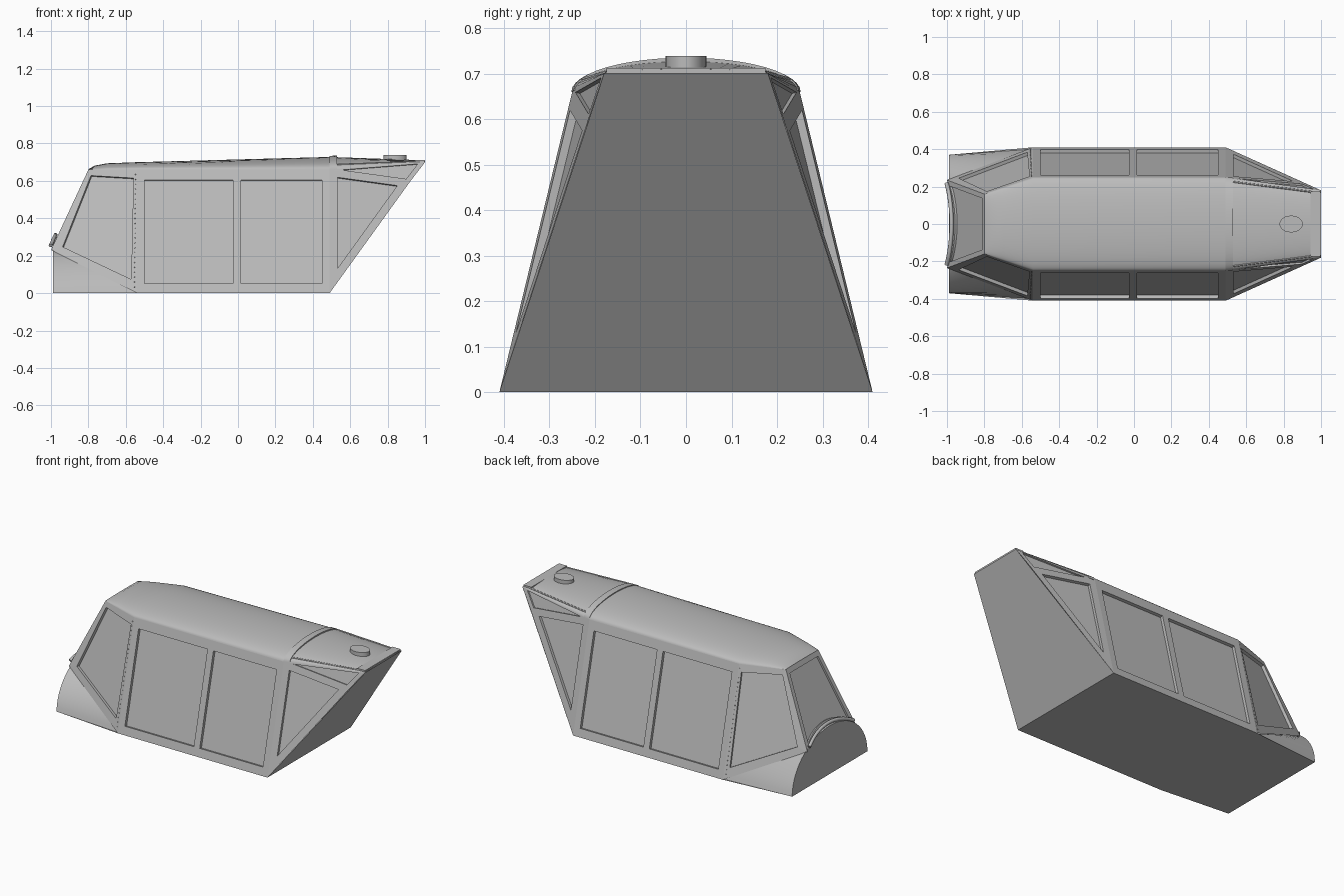
import bpy, bmesh, math
from mathutils import Vector as V

cube = bpy.data.objects.get("Cube")
if cube:
    bpy.data.objects.remove(cube, do_unlink=True)

grey = bpy.data.materials.new("plain_grey")
grey.use_nodes = True
COLOUR = (0.5, 0.5, 0.5, 1)
grey.diffuse_color = COLOUR
grey.node_tree.nodes["Principled BSDF"].inputs["Base Color"].default_value = COLOUR


def finish(name, bm, mirror=False, smooth=False):
    mesh = bpy.data.meshes.new(name)
    bm.to_mesh(mesh)
    bm.free()
    mesh.materials.append(grey)
    ob = bpy.data.objects.new(name, mesh)
    bpy.context.collection.objects.link(ob)
    if mirror:
        mod = ob.modifiers.new("mirror", 'MIRROR')
        mod.use_axis = (False, True, False)
    if smooth:
        bpy.ops.object.select_all(action='DESELECT')
        ob.select_set(True)
        bpy.context.view_layer.objects.active = ob
        bpy.ops.object.shade_smooth_by_angle(angle=math.radians(30))
    return ob


def bilinear(quad, u, v):
    a, b, c, d = quad
    return a.lerp(b, u).lerp(d.lerp(c, u), v)


def uv_window(quad, u0, u1, v0, v1):
    return [bilinear(quad, u, v) for u, v in ((u0, v0), (u1, v0), (u1, v1), (u0, v1))]


def scaled_window(loop, centre, k):
    return [centre.lerp(p, k) for p in loop]


def panel(name, outer, window, depth=0.018, mirror=True):
    """Frame around a recessed pane, facing away from the middle of the body."""
    normal = sum(((p.cross(q)) for p, q in zip(outer, outer[1:] + outer[:1])), V()).normalized()
    middle = sum(outer, V()) / len(outer)
    if normal.dot(middle - V((0, 0, 0.3))) < 0:
        outer, window, normal = outer[::-1], window[::-1], -normal
    bm = bmesh.new()
    o, w, r = [[bm.verts.new(p) for p in loop]
               for loop in (outer, window, [p - normal * depth for p in window])]
    for i in range(len(o)):
        j = (i + 1) % len(o)
        bm.faces.new((o[i], o[j], w[j], w[i]))
        bm.faces.new((w[i], w[j], r[j], r[i]))
    bm.faces.new(r)
    return finish(name, bm, mirror)


def loft(name, rows, cap=True):
    bm = bmesh.new()
    grid = [[bm.verts.new(p) for p in row] for row in rows]
    for a, b in zip(grid, grid[1:]):
        for i in range(len(a) - 1):
            bm.faces.new((a[i], a[i + 1], b[i + 1], b[i]))
    if cap:
        bm.faces.new(grid[0][::-1])
        bm.faces.new(grid[-1])
        for a, b in zip(grid, grid[1:]):
            bm.faces.new((a[-1], a[0], b[0], b[-1]))
        bmesh.ops.recalc_face_normals(bm, faces=bm.faces)
    return finish(name, bm, smooth=True)


def arch(x, half, base, rise, n=24):
    return [V((x, half * math.cos(math.pi * i / n), base + rise * math.sin(math.pi * i / n)))
            for i in range(n + 1)]


def flat(name, loop):
    bm = bmesh.new()
    bm.faces.new([bm.verts.new(p) for p in loop])
    return finish(name, bm)


def rod(name, points, radius):
    curve = bpy.data.curves.new(name, 'CURVE')
    curve.dimensions = '3D'
    curve.bevel_depth = radius
    curve.bevel_resolution = 1
    curve.use_fill_caps = True
    spline = curve.splines.new('POLY')
    spline.points.add(len(points) - 1)
    for point, co in zip(spline.points, points):
        point.co = (*co, 1)
    curve.materials.append(grey)
    ob = bpy.data.objects.new(name, curve)
    bpy.context.collection.objects.link(ob)


# Key corners on the left side
def side(x, top):
    return V((x, 0.25, 0.66)) if top else V((x, 0.41, 0))


def flip(p):
    return V((p.x, -p.y, p.z))


nose = V((-1, 0.235, 0.23))
brow = V((-0.8, 0.16, 0.66))
crease = V((0.923, 0.214, 0.6))
tail = V((1, 0.18, 0.70))

# Side window panels
for name, x0, x1, u0, u1 in (("side_panel_front", -0.54, -0.01, 0.075, 0.97),
                             ("side_panel_rear", -0.01, 0.49, 0.05, 0.92)):
    quad = [side(x0, 0), side(x1, 0), side(x1, 1), side(x0, 1)]
    panel(name, quad, uv_window(quad, u0, u1, 0.076, 0.917))

quad = [side(-0.54, 0), nose, brow, side(-0.54, 1)]
panel("front_quarter_panel", quad, uv_window(quad, 0.07, 0.9, 0.09, 0.93))

# Rivets along the front post
bm = bmesh.new()
for i in range(24):
    p = bilinear(quad, 0.03, 0.04 + 0.92 * i / 23)
    ball = bmesh.ops.create_icosphere(bm, subdivisions=1, radius=0.003)
    bmesh.ops.translate(bm, verts=ball["verts"], vec=p)
finish("post_rivets", bm, mirror=True)

# Rear quarter: triangular window and the sloping piece above it
tri = [side(0.49, 0), crease, side(0.49, 1)]
focus = tri[0] * 0.204 + tri[1] * 0.366 + tri[2] * 0.43
panel("rear_quarter_panel", tri, scaled_window(tri, focus, 0.74))
tri = [side(0.49, 1), crease, tail]
panel("rear_upper_panel", tri, scaled_window(tri, sum(tri, V()) / 3, 0.8), 0.01)

# Nose cowl, running back to the lower edge of the front panels
end = arch(-0.99, 0.37, 0, 0.30, 40)
cowl_back = []
for p in end:
    if p.z < nose.z:
        q = V((-0.54, 0.40, 0)).lerp(nose, p.z / nose.z)
        cowl_back.append(q if p.y > 0 else flip(q))
    else:
        cowl_back.append(V((-1 + 0.2 * (p.z - 0.23) / 0.43, p.y, p.z)))
loft("nose_cowl", [cowl_back, end], cap=False)
flat("cowl_end", end[::-1])

# Windshield with an arched lower edge, and its lip
sill = [p for p, e in zip(cowl_back, end) if e.z >= nose.z]
shield = [nose] + sill + [flip(nose), flip(brow), brow]
panel("windshield", shield, scaled_window(shield, V((-0.89, 0, 0.465)), 0.86), 0.012, mirror=False)
rod("windshield_lip", [p + V((-0.008, 0, 0.012)) for p in sill], 0.011)

# Roof
loft("roof", [arch(*s) for s in ((-0.8, 0.16, 0.66, 0.003), (-0.765, 0.172, 0.66, 0.022),
                                 (-0.7, 0.195, 0.66, 0.034), (-0.54, 0.25, 0.66, 0.040),
                                 (0.49, 0.25, 0.66, 0.068), (1, 0.18, 0.70, 0.01))])
loft("roof_band", [arch(0.49, 0.252, 0.66, 0.074), arch(0.53, 0.247, 0.663, 0.072)])
for s, label in ((1, "left"), (-1, "right")):
    rod("roof_rail_" + label, [(0.53, 0.225 * s, 0.687), (0.95, 0.172 * s, 0.702)], 0.005)

# Rear roof bar
bm = bmesh.new()
bmesh.ops.create_cube(bm, size=1)
bmesh.ops.scale(bm, verts=bm.verts, vec=(0.055, 0.35, 0.014))
bmesh.ops.translate(bm, verts=bm.verts, vec=(0.97, 0, 0.705))
finish("rear_roof_bar", bm)

# Roof cap
bm = bmesh.new()
bmesh.ops.create_cone(bm, cap_ends=True, segments=24, radius1=1, radius2=1, depth=1)
bmesh.ops.scale(bm, verts=bm.verts, vec=(0.062, 0.045, 0.035))
bmesh.ops.translate(bm, verts=bm.verts, vec=(0.84, 0, 0.721))
finish("roof_cap", bm, smooth=True)

# Sloping rear face and floor
foot = side(0.49, 0)
flat("rear_face", [foot, tail, flip(tail), flip(foot)][::-1])
floor = [V((-0.99, 0.37, 0)), V((-0.54, 0.41, 0)), foot]
flat("floor", floor + [flip(p) for p in floor[::-1]])
